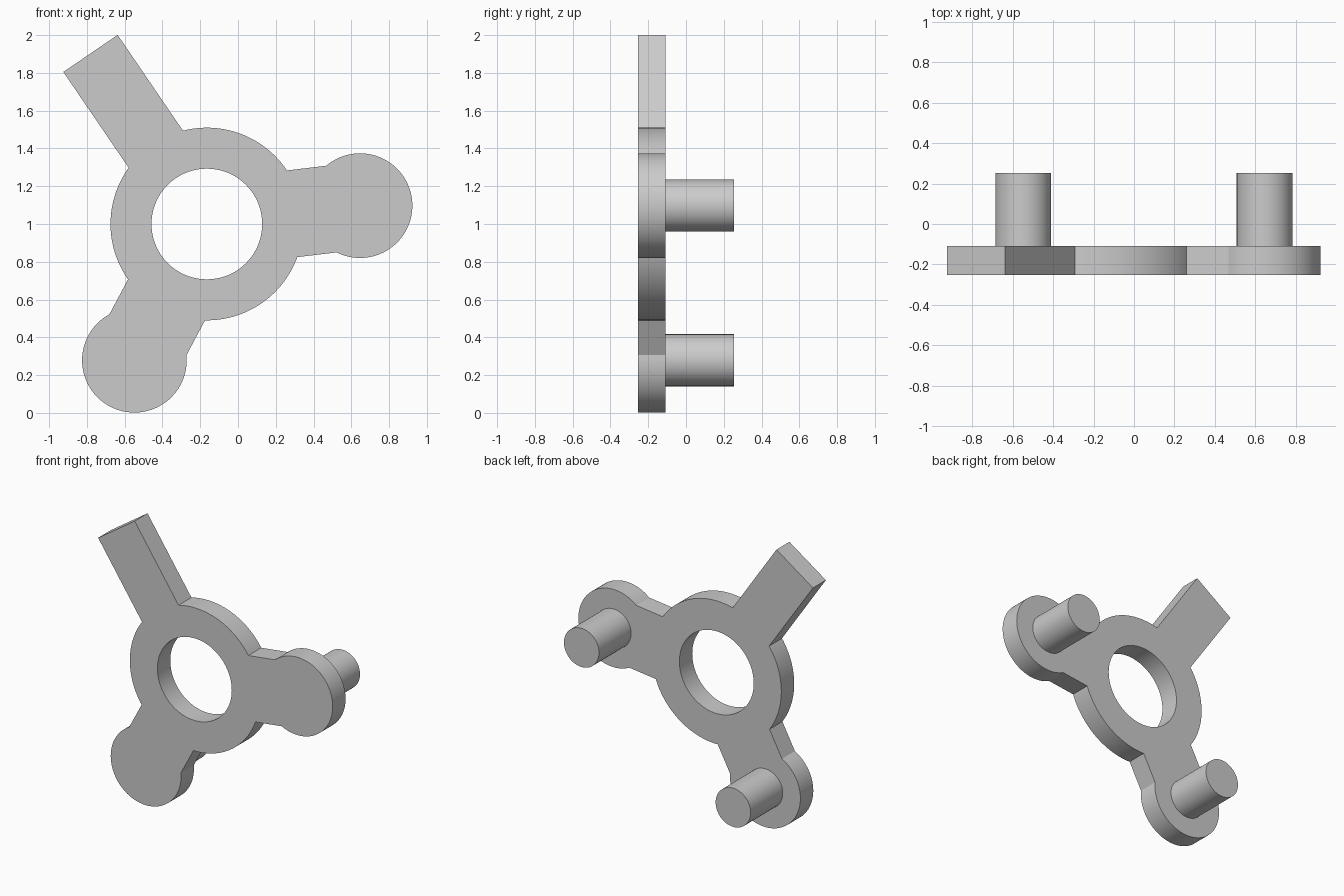
import bpy, bmesh, math
from mathutils import Vector

cube = bpy.data.objects.get("Cube")
if cube:
    bpy.data.objects.remove(cube)

HUB = Vector((-0.165, 1.0))
HUB_R, HOLE_R = 0.51, 0.293
LOBE_R, LOBE_DIST, NECK = 0.277, 0.817, 0.231
BAR_LEN, BAR_HALF = 1.093, 0.174
FRONT, BACK, PIN_END, PIN_R = -0.253, -0.108, 0.253, 0.138
LOBE_ANGLES = [math.radians(6.83), math.radians(242)]
BAR_ANGLE = math.radians(124.3)

grey = bpy.data.materials.new("plain grey")
grey.use_nodes = True
grey.diffuse_color = (0.6, 0.6, 0.6, 1)
grey.node_tree.nodes["Principled BSDF"].inputs["Base Color"].default_value = (0.6, 0.6, 0.6, 1)


def polar(centre, radius, angle):
    return centre + radius * Vector((math.cos(angle), math.sin(angle)))


def arc(centre, radius, start, end, steps):
    return [polar(centre, radius, start + (end - start) * i / steps) for i in range(steps + 1)]


def finish(obj):
    obj.data.materials.clear()
    obj.data.materials.append(grey)
    bpy.ops.object.select_all(action='DESELECT')
    obj.select_set(True)
    bpy.context.view_layer.objects.active = obj
    bpy.ops.object.shade_smooth_by_angle(angle=math.radians(30))


# Plate outline: hub arcs joined by two round lobes and one square bar
arms = [(LOBE_ANGLES[0], NECK), (BAR_ANGLE, BAR_HALF), (LOBE_ANGLES[1], NECK)]
outline = []
for i, (angle, half) in enumerate(arms):
    if angle == BAR_ANGLE:
        along = polar(Vector((0, 0)), 1, angle)
        side = Vector((-along.y, along.x)) * half
        tip = HUB + along * BAR_LEN
        outline += [tip - side, tip + side]
    else:
        spread = math.pi - math.asin(half / LOBE_R)
        outline += arc(polar(HUB, LOBE_DIST, angle), LOBE_R, angle - spread, angle + spread, 64)
    after, after_half = arms[(i + 1) % 3]
    if after < angle:
        after += math.tau
    outline += arc(HUB, HUB_R, angle + math.asin(half / HUB_R),
                   after - math.asin(after_half / HUB_R), 32)

hole = arc(HUB, HOLE_R, 0, math.tau, 72)[:-1]

# Fill the outline around the hole and extrude it through the thickness
bm = bmesh.new()
for loop in (outline, hole):
    verts = [bm.verts.new((p.x, FRONT, p.y)) for p in loop]
    for a, b in zip(verts, verts[1:] + verts[:1]):
        bm.edges.new((a, b))
bmesh.ops.triangle_fill(bm, edges=bm.edges[:], use_beauty=True, normal=(0, -1, 0))
result = bmesh.ops.extrude_face_region(bm, geom=bm.faces[:], use_keep_orig=True)
moved = [v for v in result["geom"] if isinstance(v, bmesh.types.BMVert)]
bmesh.ops.translate(bm, verts=moved, vec=(0, BACK - FRONT, 0))
bmesh.ops.recalc_face_normals(bm, faces=bm.faces[:])
mesh = bpy.data.meshes.new("bracket_plate")
bm.to_mesh(mesh)
bm.free()
plate = bpy.data.objects.new("bracket_plate", mesh)
bpy.context.collection.objects.link(plate)
finish(plate)

# Round pins standing out of the back of each lobe
for name, angle in zip(("left_pin", "lower_pin"), LOBE_ANGLES):
    spot = polar(HUB, LOBE_DIST, angle)
    start = BACK - 0.02
    bpy.ops.mesh.primitive_cylinder_add(vertices=64, radius=PIN_R, depth=PIN_END - start,
                                        location=(spot.x, (start + PIN_END) / 2, spot.y),
                                        rotation=(math.pi / 2, 0, 0))
    pin = bpy.context.object
    pin.name = name
    finish(pin)
